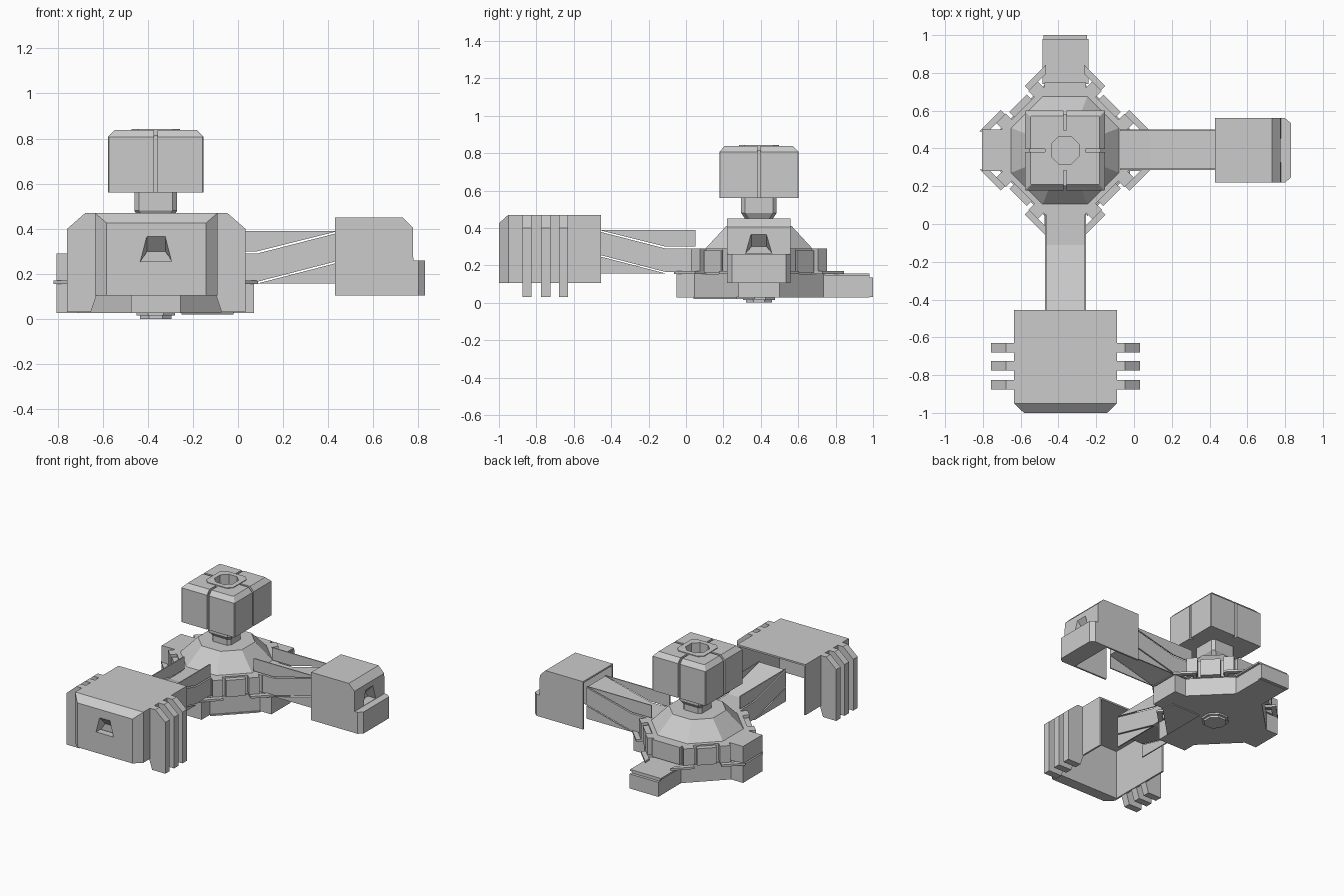
import bpy, bmesh, math

if "Cube" in bpy.data.objects:
    bpy.data.objects.remove(bpy.data.objects["Cube"])

CX, CY = -0.365, 0.39          # hub centre


def loft(name, rings):
    """Closed solid through rings of 3D points."""
    bm = bmesh.new()
    vr = [[bm.verts.new(p) for p in r] for r in rings]
    n = len(vr[0])
    for a, b in zip(vr, vr[1:]):
        for i in range(n):
            j = (i + 1) % n
            bm.faces.new((a[i], a[j], b[j], b[i]))
    bm.faces.new(vr[0])
    bm.faces.new(vr[-1])
    bmesh.ops.recalc_face_normals(bm, faces=bm.faces)
    me = bpy.data.meshes.new(name)
    bm.to_mesh(me)
    bm.free()
    ob = bpy.data.objects.new(name, me)
    bpy.context.collection.objects.link(ob)
    return ob


def prism(name, pts, axis, lo, hi):
    """Extrude a 2D outline along an axis."""
    place = {'x': lambda a, b, t: (t, a, b),
             'y': lambda a, b, t: (a, t, b),
             'z': lambda a, b, t: (a, b, t)}[axis]
    return loft(name, [[place(a, b, t) for a, b in pts] for t in (lo, hi)])


def box(name, x0, x1, y0, y1, z0, z1):
    return prism(name, [(x0, y0), (x1, y0), (x1, y1), (x0, y1)], 'z', z0, z1)


def octa(a, c, z):
    """Square ring of half width a with corners cut by c, around the hub."""
    b = a - c
    p = [(a, -b), (a, b), (b, a), (-b, a), (-a, b), (-a, -b), (-b, -a), (b, -a)]
    return [(CX + x, CY + y, z) for x, y in p]


def octa_loft(name, *levels):
    return loft(name, [octa(*l) for l in levels])


def cut(ob, *cutters):
    bpy.context.view_layer.objects.active = ob
    for c in cutters:
        m = ob.modifiers.new("cut", 'BOOLEAN')
        m.operation, m.solver, m.object = 'DIFFERENCE', 'EXACT', c
        bpy.ops.object.modifier_apply(modifier=m.name)
        bpy.data.objects.remove(c)


def cross(front, back, left, right, h=0.11, o=0.345):
    """Octagon with four stub arms of the given lengths."""
    p = [(right, -h), (right, h), (o, h), (h, o), (h, back), (-h, back), (-h, o), (-o, h),
         (-left, h), (-left, -h), (-o, -h), (-h, -o), (-h, -front), (h, -front), (h, -o), (o, -h)]
    return [(CX + x, CY + y) for x, y in p]


# Hub layers
prism("hub_base", cross(.44, .59, .44, .435), 'z', .027, .155)
octa_loft("hub_core", (.33, .22, .15), (.33, .22, .17))
prism("hub_middle", cross(.36, .36, .44, .36, o=.335), 'z', .165, .29)
octa_loft("hub_dome", (.29, .17, .285), (.175, .10, .41))
octa_loft("foot_upper", (.085, .05, .015), (.085, .05, .03))
octa_loft("foot_lower", (.07, .04, 0), (.07, .04, .02))
prism("base_shim", [(-.25, .04), (-.02, .27), (-.02, .37), (-.25, .37)], 'z', .02, .03)

# Back stub arm
box("back_arm_lid", -.485, -.24, .74, .98, .145, .157)
box("back_arm_cap", -.48, -.25, .97, 1.0, .03, .135)

# Diagonal clamps around the hub: upright blocks on a thin outer strip
for k in range(4):
    t = math.radians(45 + 90 * k)

    def clamp(name, uv, z0, z1):
        prism(name, [(CX + v * math.cos(t) - u * math.sin(t),
                      CY + v * math.sin(t) + u * math.cos(t)) for u, v in uv], 'z', z0, z1)
    clamp("clamp_middle", [(-.065, .30), (.065, .30), (.065, .352), (-.065, .352)], .16, .28)
    for s in (-1, 1):
        clamp("clamp_block", [(s * u, v) for u, v in
                              ((.085, .30), (.085, .36), (.155, .36), (.155, .30))], .17, .29)
        clamp("clamp_strip", [(s * u, v) for u, v in
                              ((.09, .30), (.09, .392), (.25, .392), (.213, .358), (.115, .358), (.115, .30))],
              .155, .17)

# Front and right arms: a slanted beam with thin side fins above and below
T = .008
beams = {
    "upper_fin": [(.34, .39), (.86, .39), (.5, .30), (.34, .30)],
    "beam": [(.3, .29), (.5, .29), (.86, .382), (.86, .258), (.5, .165), (.3, .165)],
    "lower_fin": [(.5, .157), (.86, .25), (.86, .157)],
}
for part, prof in beams.items():
    fin = "fin" in part
    for lo, hi in ([(-.47, -.47 + T), (-.255 - T, -.255)] if fin else [(-.47, -.255)]):
        prism("front_arm_" + part, [(CY - d, z) for d, z in prof], 'x', lo, hi)
    for lo, hi in ([(.285, .285 + T), (.50 - T, .50)] if fin else [(.285, .50)]):
        prism("right_arm_" + part, [(CX + d - .05, z) for d, z in prof], 'y', lo, hi)

# Front pod: hollow shell, chamfered front, slanted window
PX = -.3625


def rect(y, w, top):
    return [(PX - w, y, .105), (PX + w, y, .105), (PX + w, y, top), (PX - w, y, top)]


front_pod = loft("front_pod", [rect(-1, .22, .425), rect(-.95, .2725, .47), rect(-.455, .2725, .47)])
cut(front_pod,
    box("hollow", PX - .26, PX + .26, -.92, -.4, .05, .458),
    loft("window", [[(PX - b, y, .25), (PX + b, y, .25), (PX + a, y, t), (PX - a, y, t)]
                    for y, a, b, t in ((-1.01, .04, .072, .376), (-.94, .04, .072, .30))]))
box("front_pod_sill", PX - .075, PX + .075, -1, -.95, .21, .255)

# Fingers on both sides of the front pod
for y in (-.85, -.75, -.655):
    for s in (-1, 1):
        prism("finger", [(PX + s * x, z) for x, z in
                         ((.265, .47), (.315, .47), (.395, .40), (.395, .03), (.29, .03), (.265, .105))],
              'y', y - .025, y + .025)

# Right pod: hollow shell with a stepped end
right_pod = prism("right_pod", [(.43, .105), (.78, .105), (.775, .405), (.73, .45), (.43, .45)], 'y', .22, .56)
cut(right_pod,
    box("hollow", .4, .695, .232, .548, .05, .438),
    loft("window", [[(x, CY - b, .262), (x, CY + b, .262), (x, CY + a, t), (x, CY - a, t)]
                    for x, a, b, t in ((.785, .04, .072, .376), (.715, .04, .072, .30))]))
prism("right_pod_step", [(.76, .22), (.80, .22), (.83, .245), (.83, .535), (.80, .56), (.76, .56)], 'z', .105, .26)

# Neck
octa_loft("neck", (.075, .02, .40), (.075, .02, .45), (.095, .02, .48), (.095, .02, .57))

# Head: chamfered block with seams, collar and central hole
head = octa_loft("head", (.212, .004, .56), (.212, .004, .807), (.182, .004, .838))
G = .008
for s in (-1, 1):
    for ax in (0, 1):
        out = sorted((s * .19, s * .25))
        top = sorted((s * .10, s * .25))
        for r, z0, z1 in ((out, .5, .9), (top, .815, .9)):
            xr, yr = (r, (-G, G)) if ax == 0 else ((-G, G), r)
            cut(head, box("seam", CX + xr[0], CX + xr[1], CY + yr[0], CY + yr[1], z0, z1))
collar = octa_loft("head_collar", (.107, .03, .81), (.107, .03, .843))
for ob in (head, collar):
    cut(ob, octa_loft("hole", (.073, .04, .72), (.073, .04, .9)))
